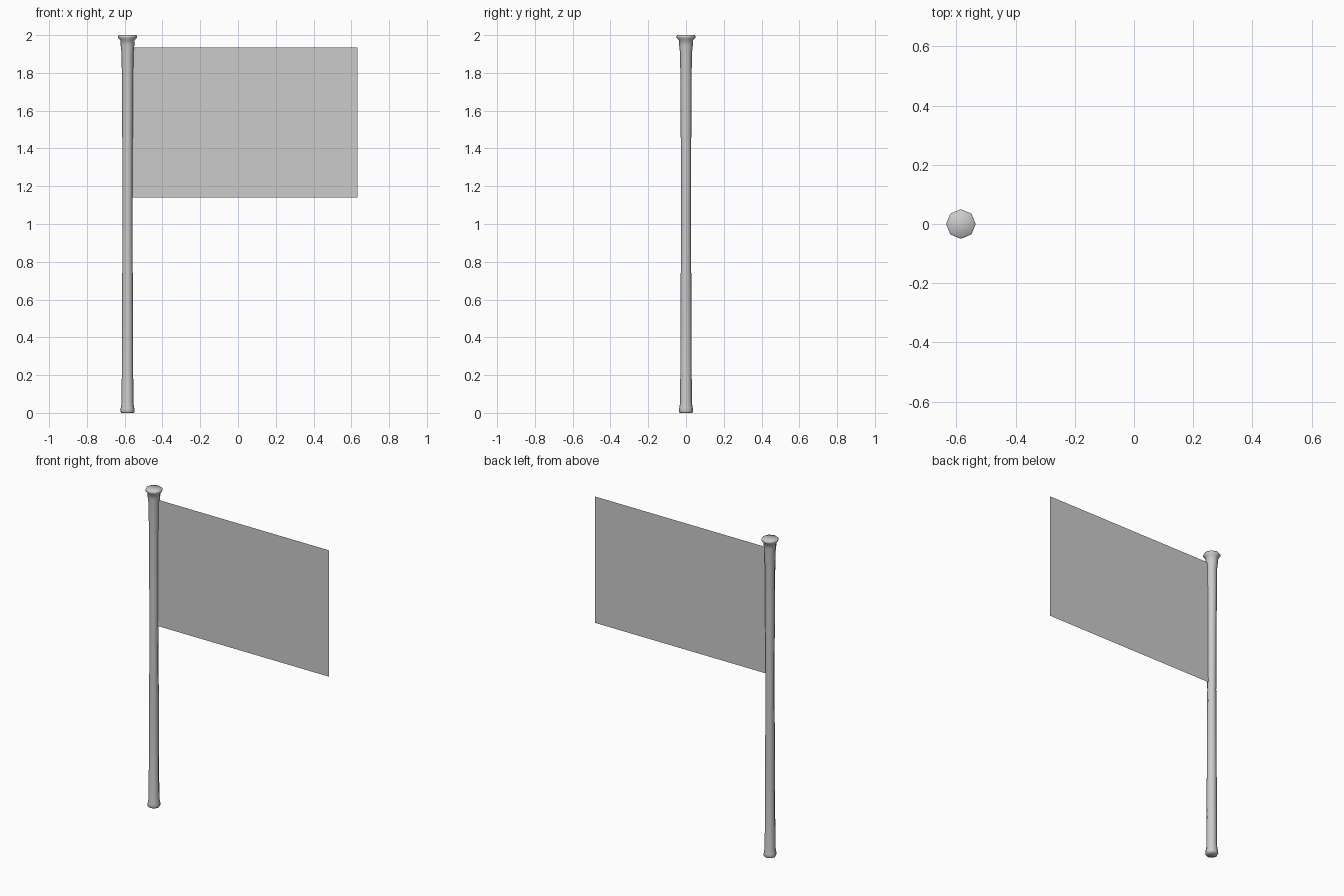
import bpy, bmesh, math

cube = bpy.data.objects.get("Cube")
if cube:
    bpy.data.objects.remove(cube, do_unlink=True)

POLE_X = -0.585
SIDES = 8

grey = bpy.data.materials.new("plain grey")
grey.use_nodes = True
colour = (0.6, 0.6, 0.6, 1)
grey.diffuse_color = colour
grey.node_tree.nodes["Principled BSDF"].inputs["Base Color"].default_value = colour


def make_object(name, bm):
    mesh = bpy.data.meshes.new(name)
    bm.to_mesh(mesh)
    bm.free()
    obj = bpy.data.objects.new(name, mesh)
    bpy.context.collection.objects.link(obj)
    mesh.materials.append(grey)
    return obj


def lathe(name, profile):
    """Stack octagonal rings (radius, height) and cap both ends."""
    bm = bmesh.new()
    rings = []
    for r, z in profile:
        angles = [2 * math.pi * i / SIDES for i in range(SIDES)]
        rings.append([bm.verts.new((POLE_X + r * math.cos(a), r * math.sin(a), z))
                      for a in angles])
    for low, high in zip(rings, rings[1:]):
        for i in range(SIDES):
            j = (i + 1) % SIDES
            bm.faces.new((low[i], low[j], high[j], high[i]))
    bm.faces.new(rings[0][::-1])
    bm.faces.new(rings[-1])
    for face in bm.faces:
        face.smooth = True
    return make_object(name, bm)


# Pole with a flared foot, slim waist and flared rim at the top
lathe("pole", [(0.034, 0), (0.038, 0.008), (0.036, 0.025), (0.031, 0.055),
               (0.029, 0.5), (0.026, 1.1), (0.028, 1.5), (0.031, 1.9),
               (0.036, 1.945), (0.038, 1.975), (0.05, 1.986),
               (0.05, 1.995), (0.046, 2.0)])

# Flat flag sheet hanging in the plane of the pole
bm = bmesh.new()
corners = [(POLE_X, 1.14), (0.632, 1.14), (0.632, 1.935), (POLE_X, 1.935)]
bm.faces.new([bm.verts.new((x, 0, z)) for x, z in corners])
make_object("flag", bm)
